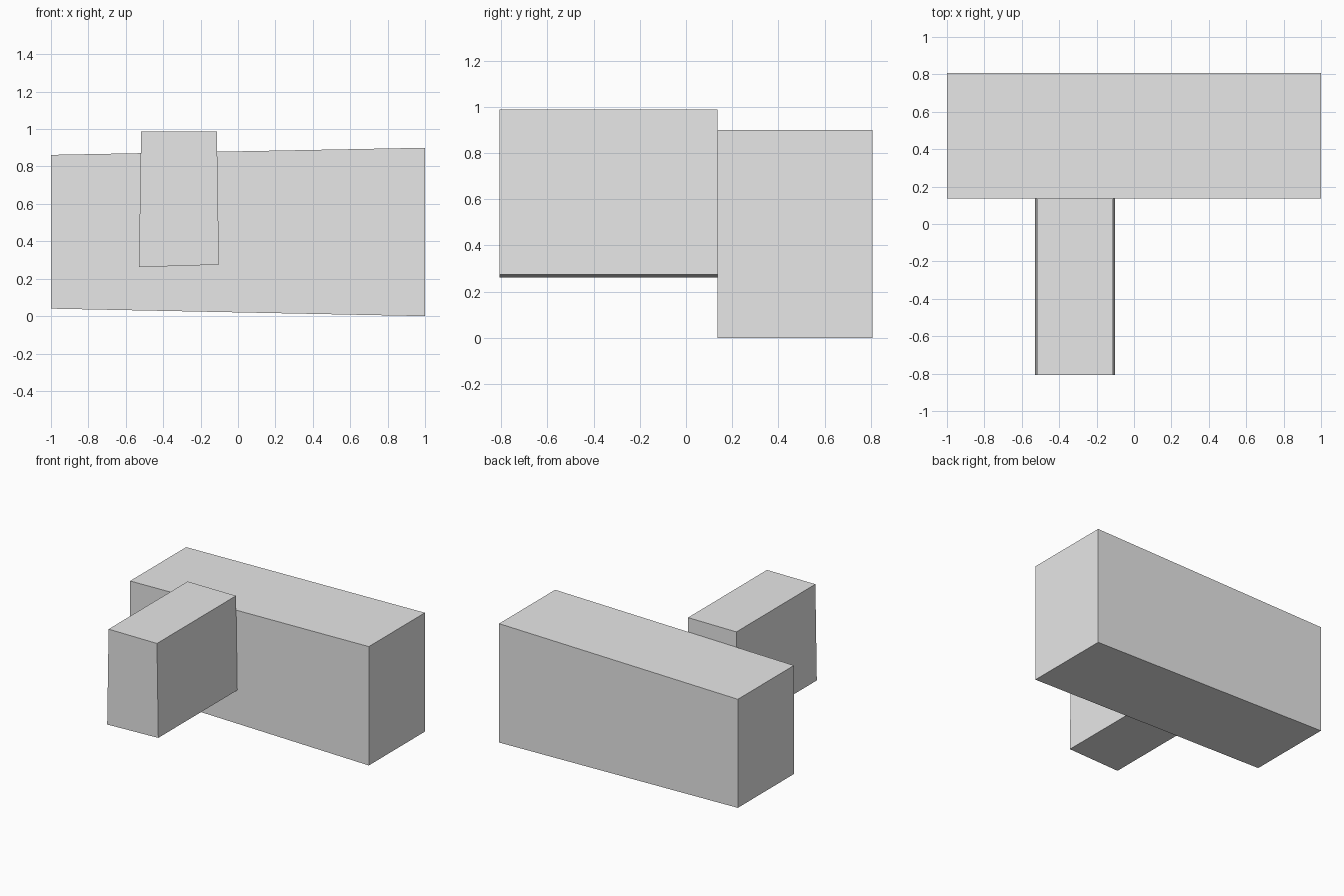
import bpy
import bmesh

cube = bpy.data.objects.get("Cube")
if cube:
    bpy.data.objects.remove(cube, do_unlink=True)

grey = bpy.data.materials.new("plain_grey")
grey.use_nodes = True
colour = (0.8, 0.8, 0.8, 1)
grey.diffuse_color = colour
grey.node_tree.nodes["Principled BSDF"].inputs["Base Color"].default_value = colour


def prism(name, profile, front, back):
    """Extrude an (x, z) profile along y from front to back."""
    bm = bmesh.new()
    face = bm.faces.new([bm.verts.new((x, front, z)) for x, z in profile])
    extruded = bmesh.ops.extrude_face_region(bm, geom=[face])["geom"]
    verts = [v for v in extruded if isinstance(v, bmesh.types.BMVert)]
    bmesh.ops.translate(bm, verts=verts, vec=(0, back - front, 0))
    bmesh.ops.recalc_face_normals(bm, faces=bm.faces)
    mesh = bpy.data.meshes.new(name)
    bm.to_mesh(mesh)
    bm.free()
    mesh.materials.append(grey)
    obj = bpy.data.objects.new(name, mesh)
    bpy.context.collection.objects.link(obj)
    return obj


# Wide rear block, slightly taller toward its left end
prism("main_block", [(-1, 0.04), (1, 0), (1, 0.9), (-1, 0.862)], 0.137, 0.808)

# Narrow front wing, tapering upward with a slightly slanted underside
prism("front_wing", [(-0.53, 0.262), (-0.102, 0.275), (-0.113, 0.987), (-0.518, 0.987)],
      -0.808, 0.137)
